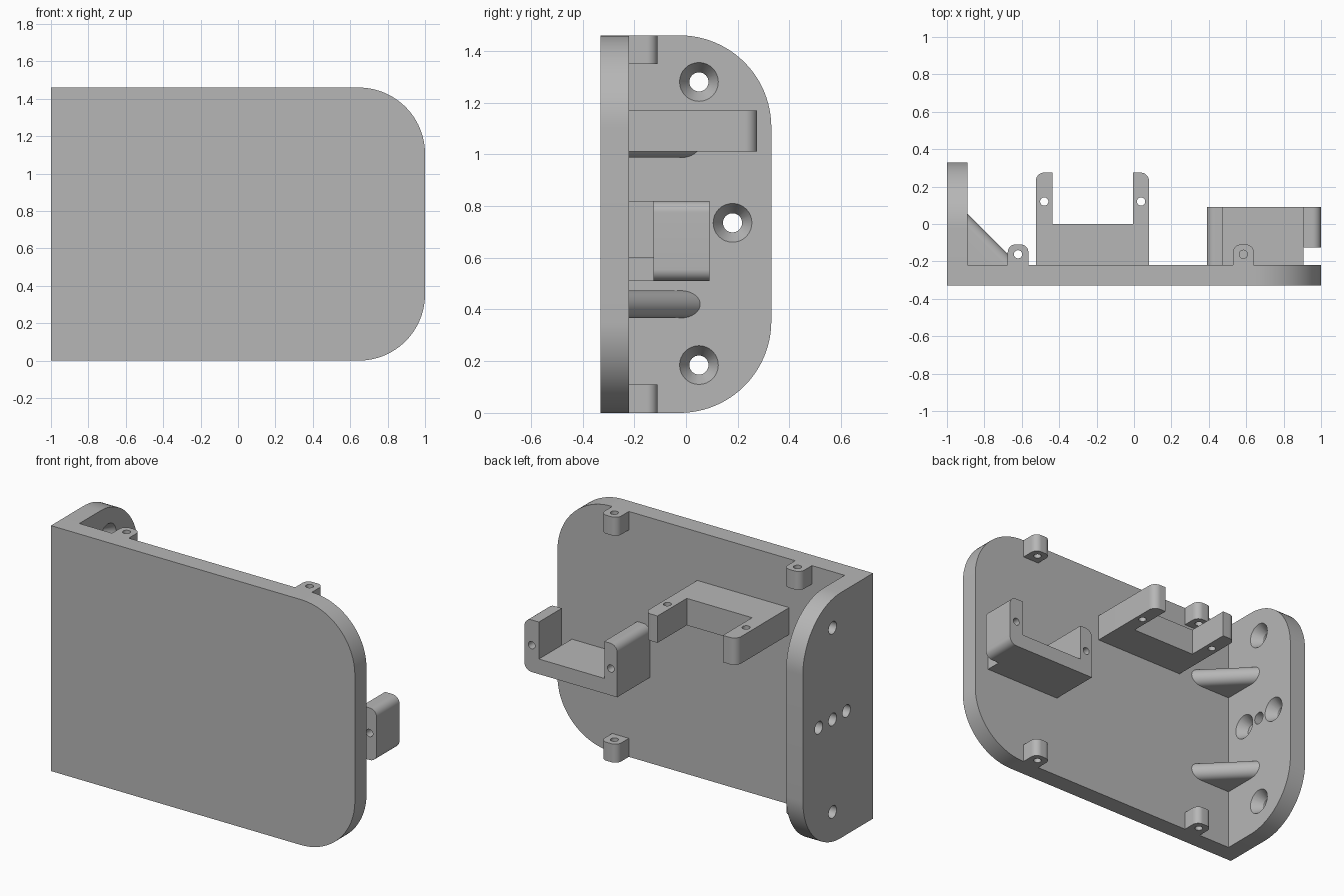
import bpy, bmesh, math
from mathutils import Vector, Matrix

cube = bpy.data.objects.get("Cube")
if cube:
    bpy.data.objects.remove(cube, do_unlink=True)

grey = bpy.data.materials.new("plain grey")
grey.use_nodes = True
GREY = (0.47, 0.47, 0.47, 1)
grey.diffuse_color = GREY
grey.node_tree.nodes["Principled BSDF"].inputs["Base Color"].default_value = GREY

# Overall sizes
H, R, WALL, DECK, FRONT = 1.46, 0.355, -0.89, -0.22, -0.33
HOLE, SINK = 0.037, 0.075
PIN = 0.022


def add_object(name, bm):
    bmesh.ops.recalc_face_normals(bm, faces=bm.faces)
    mesh = bpy.data.meshes.new(name)
    bm.to_mesh(mesh)
    bm.free()
    mesh.materials.append(grey)
    ob = bpy.data.objects.new(name, mesh)
    bpy.context.collection.objects.link(ob)
    return ob


def rounded(corners, steps=12):
    """Turn (a, b, radius) right-angle corners into an outline."""
    pts = []
    for i, (a, b, r) in enumerate(corners):
        p = Vector((a, b))
        if not r:
            pts.append(p)
            continue
        u = (Vector(corners[i - 1][:2]) - p).normalized()
        v = (Vector(corners[(i + 1) % len(corners)][:2]) - p).normalized()
        c = p + (u + v) * r
        for k in range(steps + 1):
            t = math.pi / 2 * k / steps
            pts.append(c - v * r * math.cos(t) - u * r * math.sin(t))
    return pts


def place(axis, a, b, d):
    return {"x": (d, a, b), "y": (a, d, b), "z": (a, b, d)}[axis]


def prism(name, corners, axis, lo, hi, steps=12):
    bm = bmesh.new()
    pts = rounded(corners, steps)
    low = [bm.verts.new(place(axis, p.x, p.y, lo)) for p in pts]
    high = [bm.verts.new(place(axis, p.x, p.y, hi)) for p in pts]
    bm.faces.new(low)
    bm.faces.new(high)
    for i in range(len(pts)):
        bm.faces.new((low[i - 1], low[i], high[i], high[i - 1]))
    return add_object(name, bm)


def cutter(axis, a, b, lo, hi, r_lo, r_hi):
    """A round or conical drill along an axis."""
    bm = bmesh.new()
    turn = {"x": Matrix.Rotation(math.pi / 2, 4, "Y"),
            "y": Matrix.Rotation(-math.pi / 2, 4, "X"),
            "z": Matrix.Identity(4)}[axis]
    centre = Matrix.Translation(place(axis, a, b, (lo + hi) / 2))
    bmesh.ops.create_cone(bm, cap_ends=True, segments=32, radius1=r_lo,
                          radius2=r_hi, depth=hi - lo, matrix=centre @ turn)
    ob = add_object("drill", bm)
    ob.hide_render = True
    return ob


def drill(ob, drills):
    for d in drills:
        m = ob.modifiers.new("hole", "BOOLEAN")
        m.operation, m.solver, m.object = "DIFFERENCE", "EXACT", d
    bpy.context.view_layer.update()
    graph = bpy.context.evaluated_depsgraph_get()
    mesh = bpy.data.meshes.new_from_object(ob.evaluated_get(graph))
    ob.modifiers.clear()
    ob.data = mesh
    for d in drills:
        bpy.data.objects.remove(d, do_unlink=True)
    return ob


parts = []

# Front panel and end panel, each with two large round corners
parts.append(prism("front_panel", [(-1, 0, 0), (1, 0, R), (1, H, R), (-1, H, 0)],
                   "y", FRONT, DECK, 24))
end = prism("end_panel", [(DECK, 0, 0), (0.33, 0, R), (0.33, H, R), (DECK, H, 0)],
            "x", -1, WALL, 24)

# Screw holes: countersunk inside, except the plain middle one
screws = [(0.05, 0.185, True), (0.05, 1.28, True), (0.18, 0.735, True),
          (-0.08, 0.735, True), (0.05, 0.735, False)]
drills = []
depth, over = 0.06, 0.02
for y, z, sunk in screws:
    drills.append(cutter("x", y, z, -1.1, -0.8, HOLE, HOLE))
    if sunk:
        wide = SINK + (SINK - HOLE) * over / depth
        drills.append(cutter("x", y, z, WALL - depth, WALL + over, HOLE, wide))
parts.append(drill(end, drills))


# Round-backed corner ribs
def rib(name, zc, half=0.053, leg=0.275, steps=16):
    bm = bmesh.new()
    on_wall, on_deck = [], []
    for k in range(steps + 1):
        t = math.pi * k / steps
        z = zc + half * math.cos(t)
        reach = leg - half * (1 - math.sin(t)) * math.sqrt(2)
        on_wall.append(bm.verts.new((WALL, DECK + reach, z)))
        on_deck.append(bm.verts.new((WALL + reach, DECK, z)))
    top = bm.verts.new((WALL, DECK, zc + half))
    low = bm.verts.new((WALL, DECK, zc - half))
    for a, b, c, d in zip(on_wall, on_wall[1:], on_deck[1:], on_deck):
        bm.faces.new((a, b, c, d))
    bm.faces.new((on_wall[0], on_deck[0], top))
    bm.faces.new((on_wall[-1], on_deck[-1], low))
    bm.faces.new(on_wall + [low, top])
    bm.faces.new(on_deck + [low, top])
    return add_object(name, bm)


parts += [rib("lower_rib", 0.42), rib("upper_rib", H - 0.42)]

# Four small pinned lugs along the top and bottom edges
for side, x in (("right", -0.62), ("left", 0.585)):
    for level, z in (("bottom", 0), ("top", H - 0.11)):
        w = 0.055
        lug = prism(f"{level}_{side}_lug",
                    [(x - w, DECK, 0), (x + w, DECK, 0),
                     (x + w, -0.11, 0.04), (x - w, -0.11, 0.04)], "z", z, z + 0.11)
        parts.append(drill(lug, [cutter("z", x, -0.162, z - 0.1, z + 0.2, PIN, PIN)]))

# Flat fork bracket with two arms reaching back
fork = prism("fork_bracket",
             [(-0.525, DECK, 0), (0.08, DECK, 0), (0.08, 0.275, 0.045),
              (-0.005, 0.275, 0), (-0.005, 0, 0), (-0.435, 0, 0),
              (-0.435, 0.275, 0), (-0.525, 0.275, 0.045)], "z", 1.01, 1.17)
parts.append(drill(fork, [cutter("z", x, 0.12, 0.9, 1.3, PIN, PIN)
                          for x in (-0.48, 0.038)]))

# Upright cradle: arms reach up, outer arm stands clear of the panel
X0, X1, X2, X3 = 0.39, 0.475, 0.905, 1.0
Z0, Z1, Z2, GAP, BACK = 0.51, 0.6, 0.82, -0.125, 0.09
cradle = prism("cradle_bracket",
               [(X0, Z0, 0), (X2, Z0, 0), (X2, Z1, 0), (X1, Z1, 0),
                (X1, Z2, 0), (X0, Z2, 0.045)], "y", DECK, BACK)
arm = prism("cradle_outer_arm",
            [(X2, Z0, 0), (X3, Z0, 0.045), (X3, Z2, 0.045), (X2, Z2, 0)],
            "y", GAP, BACK)
for ob, x in ((cradle, 0.432), (arm, 0.953)):
    parts.append(drill(ob, [cutter("y", x, 0.67, DECK + 0.002, 0.2, PIN, PIN)]))

# Smooth the rounds, keep the edges crisp
bpy.ops.object.select_all(action="DESELECT")
for ob in parts:
    ob.select_set(True)
bpy.context.view_layer.objects.active = parts[0]
bpy.ops.object.shade_smooth_by_angle(angle=math.radians(30))
